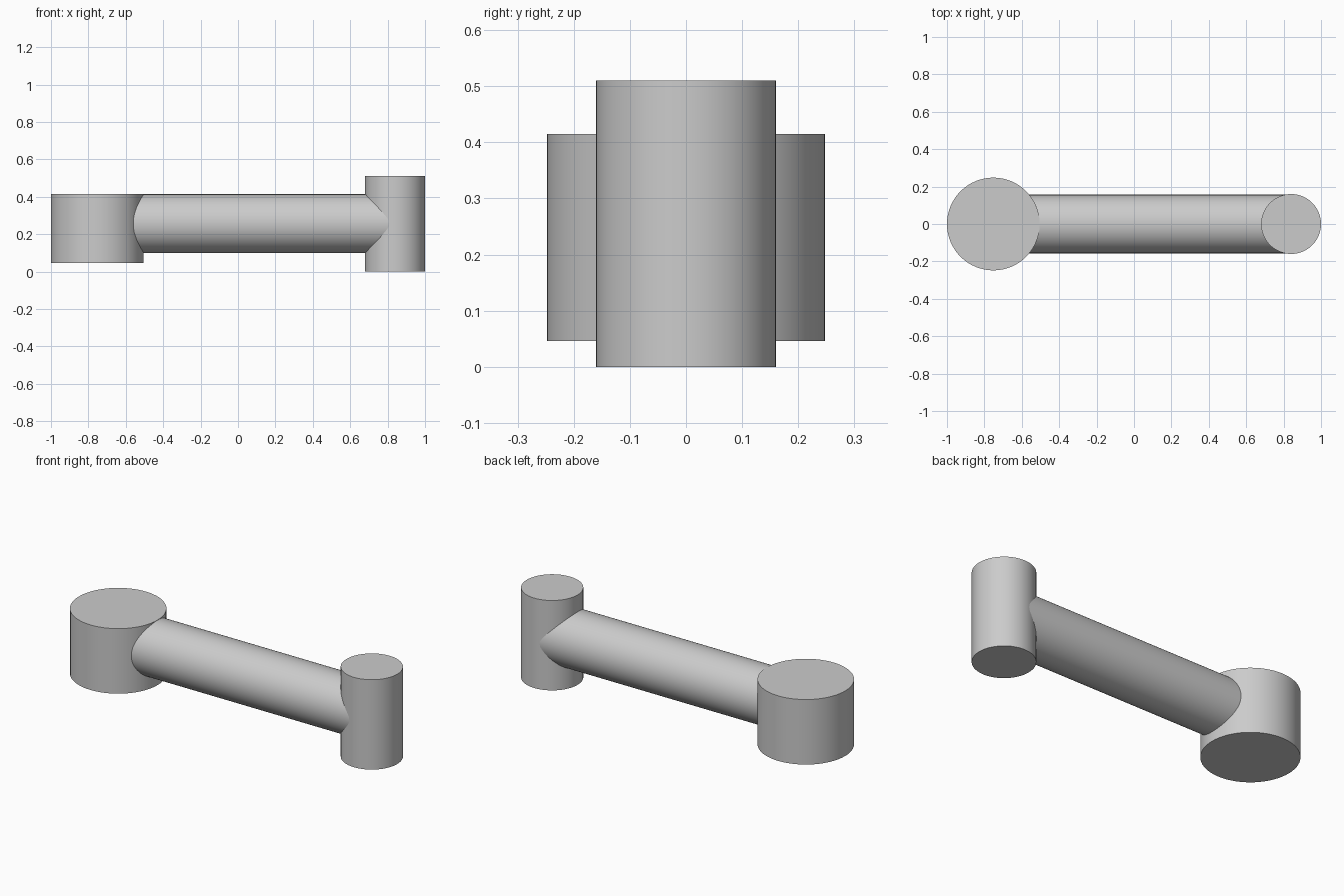
import bpy
import math

cube = bpy.data.objects.get("Cube")
if cube:
    bpy.data.objects.remove(cube, do_unlink=True)

# One plain grey for the whole part
grey = bpy.data.materials.new("plain grey")
grey.use_nodes = True
colour = (0.6, 0.6, 0.6, 1)
grey.diffuse_color = colour
grey.node_tree.nodes["Principled BSDF"].inputs["Base Color"].default_value = colour


def cylinder(name, radius, length, location, rotation=(0, 0, 0)):
    bpy.ops.mesh.primitive_cylinder_add(vertices=64, radius=radius, depth=length,
                                        location=location, rotation=rotation)
    obj = bpy.context.object
    obj.name = name
    obj.data.materials.append(grey)
    bpy.ops.object.shade_smooth_by_angle(angle=math.radians(30))
    return obj


def upright(name, radius, x, bottom, top):
    return cylinder(name, radius, top - bottom, (x, 0, (bottom + top) / 2))


BIG_X, SMALL_X = -0.752, 0.84

# Two upright bosses, one wide and short, one narrow and tall
upright("wide_boss", 0.248, BIG_X, 0.046, 0.415)
upright("narrow_boss", 0.16, SMALL_X, 0, 0.51)

# Round rod running between the boss centres
cylinder("connecting_rod", 0.157, SMALL_X - BIG_X,
         ((BIG_X + SMALL_X) / 2, 0, 0.257), (0, math.pi / 2, 0))
